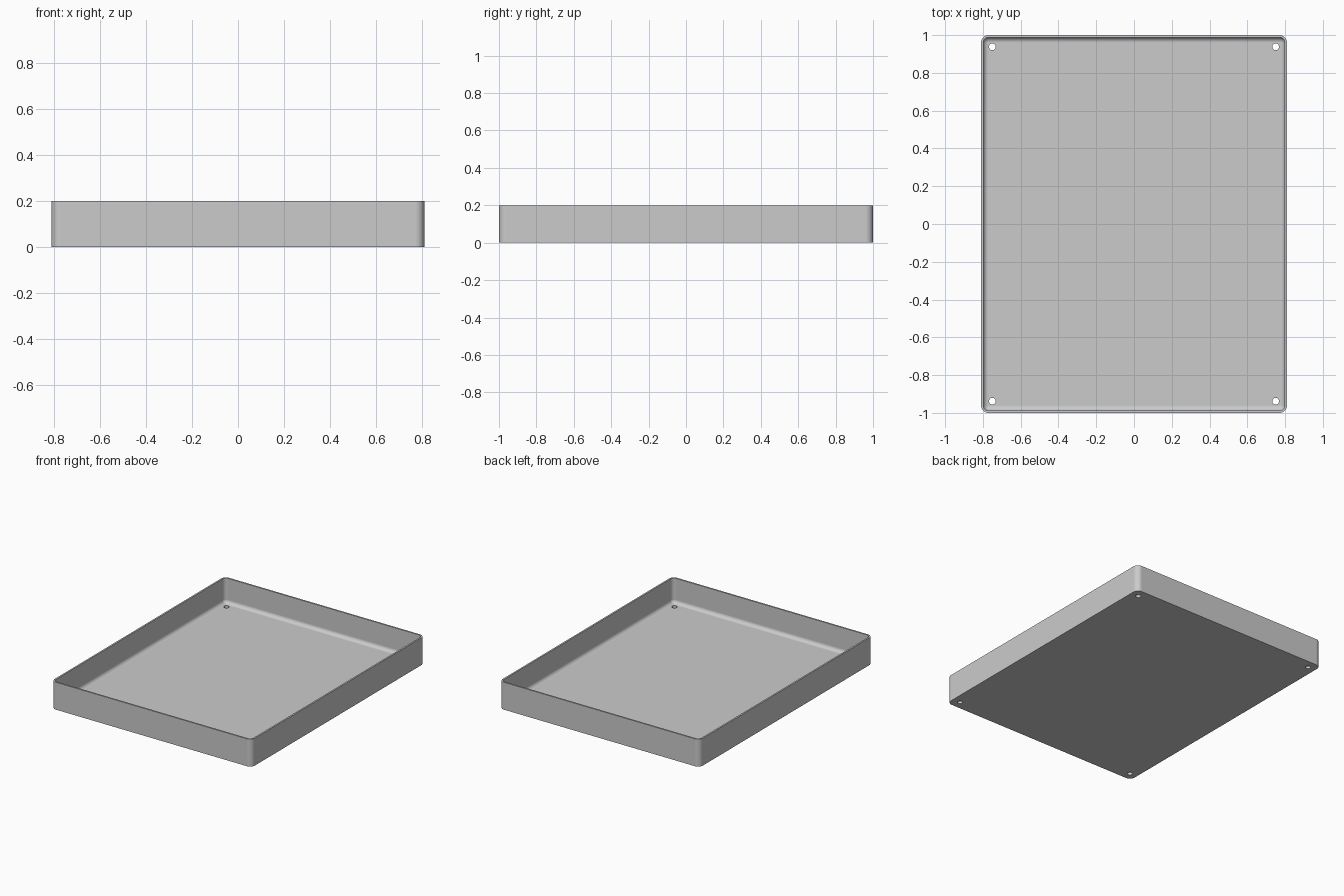
import bpy, bmesh, math

if "Cube" in bpy.data.objects:
    bpy.data.objects.remove(bpy.data.objects["Cube"], do_unlink=True)

HX, HY, HEIGHT = 0.81, 1.0, 0.2      # half sizes and wall height
RADIUS, WALL, FLOOR = 0.04, 0.012, 0.018
FILLET = 0.027                       # cove between walls and floor
HOLE_X, HOLE_Y, HOLE_R = 0.75, 0.938, 0.018
STEPS = 8

grey = bpy.data.materials.new("light_grey")
grey.use_nodes = True
grey.diffuse_color = (0.6, 0.6, 0.6, 1)
grey.node_tree.nodes["Principled BSDF"].inputs["Base Color"].default_value = (0.6, 0.6, 0.6, 1)


def rounded_loop(bm, inset, z):
    """Rounded rectangle of vertices, drawn in from the outer outline."""
    r = RADIUS - inset
    verts = []
    for i, (sx, sy) in enumerate([(1, 1), (-1, 1), (-1, -1), (1, -1)]):
        for k in range(STEPS + 1):
            a = math.pi / 2 * (i + k / STEPS)
            verts.append(bm.verts.new((sx * (HX - RADIUS) + r * math.cos(a),
                                       sy * (HY - RADIUS) + r * math.sin(a), z)))
    return verts


# Tray section: up the outside, over the rim, down the inside, round the cove
section = [(0, 0), (0, HEIGHT), (WALL, HEIGHT)]
for k in range(STEPS + 1):
    a = math.pi / 2 * k / STEPS
    section.append((WALL + FILLET * (1 - math.cos(a)), FLOOR + FILLET * (1 - math.sin(a))))

bm = bmesh.new()
loops = [rounded_loop(bm, inset, z) for inset, z in section]
for low, high in zip(loops, loops[1:]):
    n = len(low)
    for i in range(n):
        j = (i + 1) % n
        bm.faces.new((low[i], low[j], high[j], high[i]))
bm.faces.new(loops[0][::-1])
bm.faces.new(loops[-1])
bmesh.ops.recalc_face_normals(bm, faces=bm.faces)
mesh = bpy.data.meshes.new("tray")
bm.to_mesh(mesh)
bm.free()
mesh.materials.append(grey)
tray = bpy.data.objects.new("tray", mesh)
bpy.context.collection.objects.link(tray)

# Four screw holes through the floor
bm = bmesh.new()
for sx in (-1, 1):
    for sy in (-1, 1):
        made = bmesh.ops.create_cone(bm, cap_ends=True, segments=24, radius1=HOLE_R,
                                     radius2=HOLE_R, depth=0.1)
        bmesh.ops.translate(bm, verts=made["verts"], vec=(sx * HOLE_X, sy * HOLE_Y, 0))
cut_mesh = bpy.data.meshes.new("hole_cutter")
bm.to_mesh(cut_mesh)
bm.free()
cut_mesh.materials.append(grey)
cutter = bpy.data.objects.new("hole_cutter", cut_mesh)
cutter.hide_render = True
bpy.context.collection.objects.link(cutter)

for ob in bpy.context.selected_objects:
    ob.select_set(False)
bpy.context.view_layer.objects.active = tray
tray.select_set(True)
holes = tray.modifiers.new("screw_holes", "BOOLEAN")
holes.operation = "DIFFERENCE"
holes.solver = "EXACT"
holes.object = cutter
bpy.ops.object.modifier_apply(modifier=holes.name)
bpy.data.objects.remove(cutter, do_unlink=True)

# Smooth corners and cove, with large faces kept flat
bpy.ops.object.shade_smooth_by_angle(angle=math.radians(30))
weighted = tray.modifiers.new("flat_panels", "WEIGHTED_NORMAL")
weighted.keep_sharp = True
